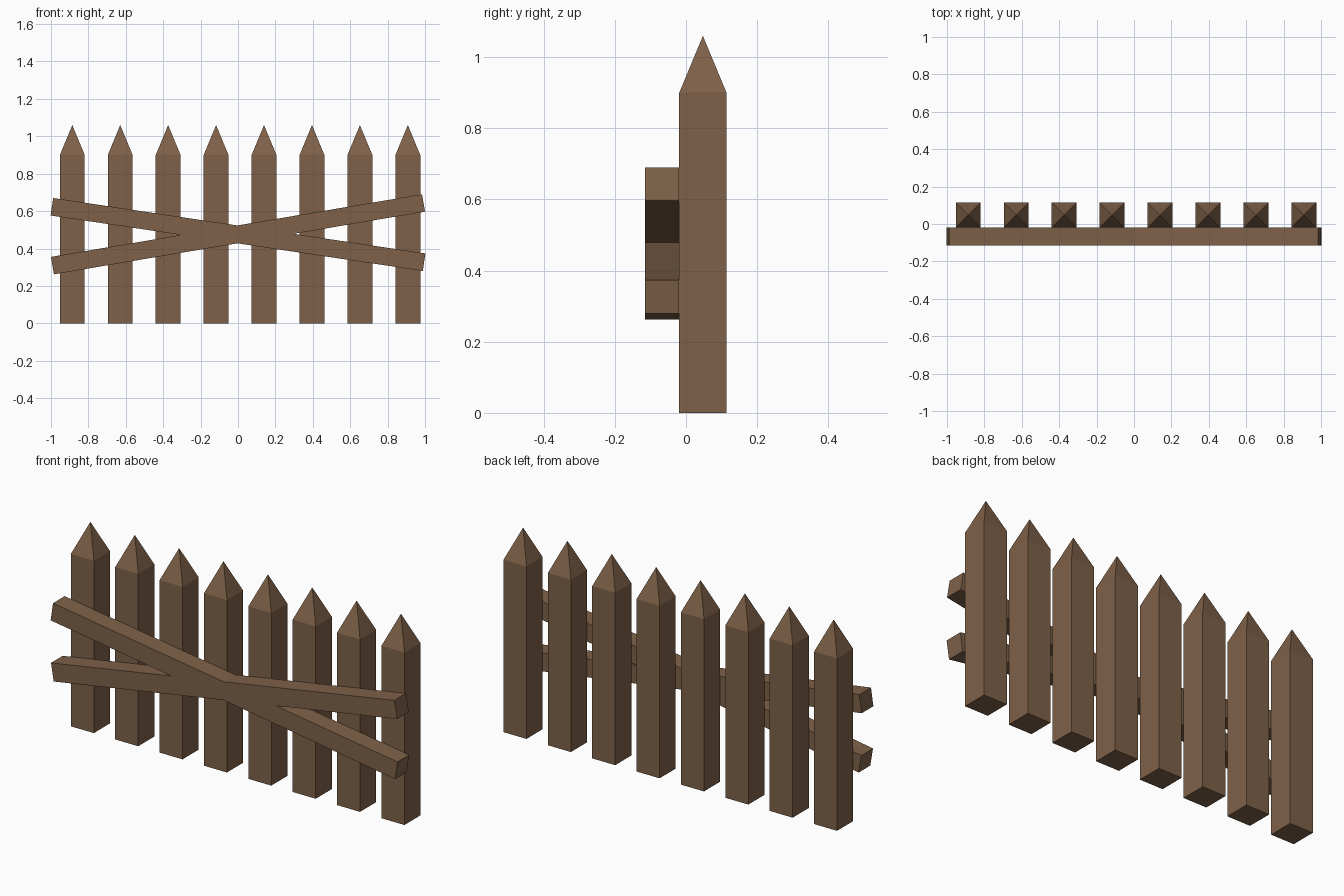
import bpy, bmesh
from math import radians
from mathutils import Matrix

if "Cube" in bpy.data.objects:
    bpy.data.objects.remove(bpy.data.objects["Cube"])

wood = bpy.data.materials.new("brown_wood")
wood.diffuse_color = (0.21, 0.12, 0.065, 1)
wood.use_nodes = True
wood.node_tree.nodes["Principled BSDF"].inputs["Base Color"].default_value = wood.diffuse_color


def finish(bm, name):
    bmesh.ops.recalc_face_normals(bm, faces=bm.faces)
    mesh = bpy.data.meshes.new(name)
    bm.to_mesh(mesh)
    bm.free()
    mesh.materials.append(wood)
    obj = bpy.data.objects.new(name, mesh)
    bpy.context.collection.objects.link(obj)
    return obj


def box(size, centre):
    bm = bmesh.new()
    bmesh.ops.create_cube(bm, size=1, matrix=Matrix.Translation(centre) @ Matrix.Diagonal((*size, 1)))
    return bm


# Pickets: square posts with a pyramid point
W, Y, SHAFT, TIP = 0.133, 0.0475, 0.9, 1.06
for i in range(8):
    x = -0.886 + i * 0.2563
    bm = box((W, W, SHAFT), (x, Y, SHAFT / 2))
    top = max(bm.faces, key=lambda f: f.calc_center_median().z)
    apex = bmesh.ops.poke(bm, faces=[top])["verts"][0]
    apex.co.z = TIP
    finish(bm, f"picket_{i + 1}")

# Two crossing rails on the front
for name, angle, z in (("rising_rail", -9.58, 0.476), ("falling_rail", 8.47, 0.475)):
    rail = finish(box((2.012, 0.096, 0.0945), (0, 0, 0)), name)
    rail.location = (0, -0.067, z)
    rail.rotation_euler.y = radians(angle)
